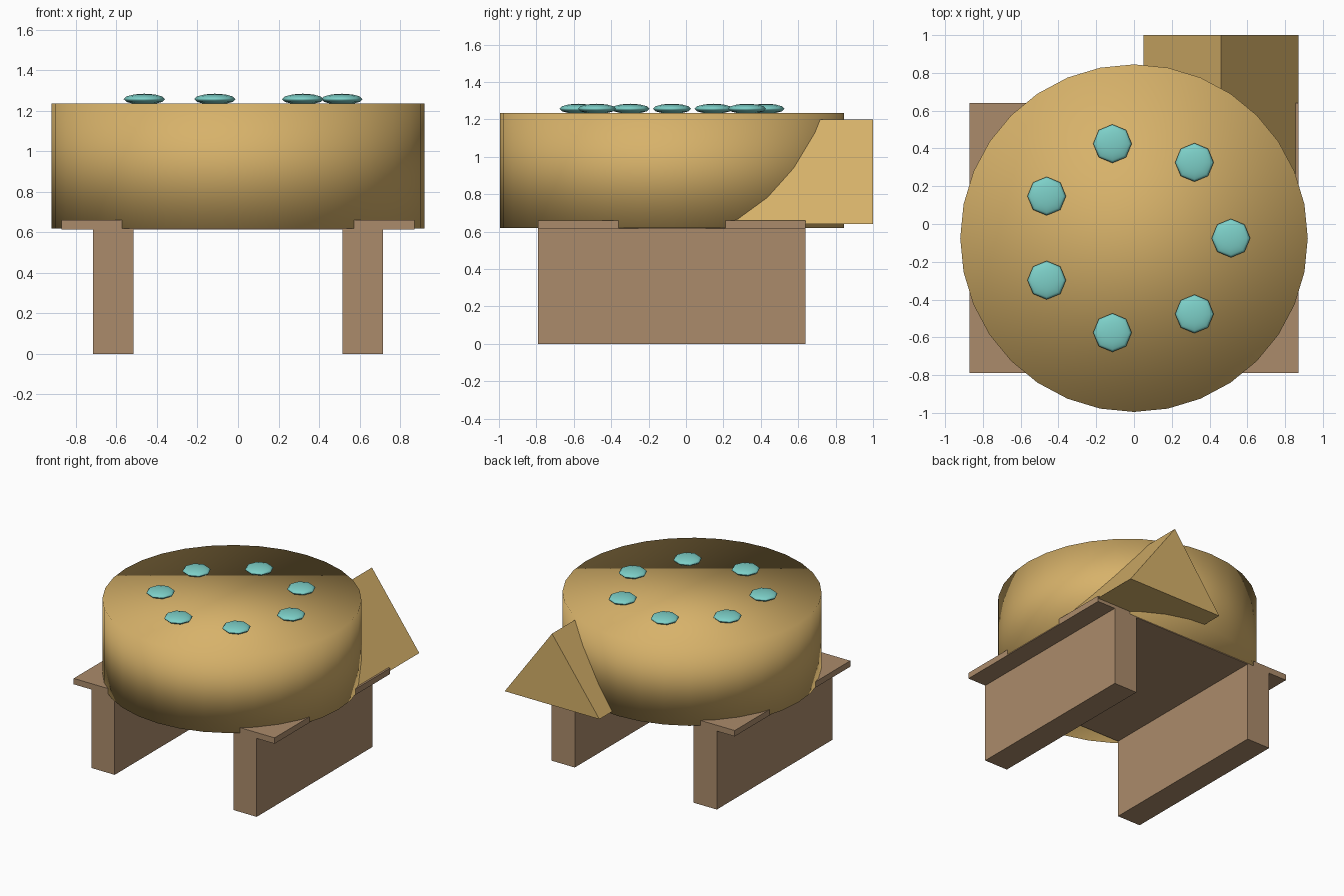
import bpy
import bmesh
from math import cos, sin, tau

default = bpy.data.objects.get("Cube")
if default:
    bpy.data.objects.remove(default)


def material(name, rgb):
    mat = bpy.data.materials.new(name)
    mat.use_nodes = True
    colour = (*rgb, 1)
    mat.diffuse_color = colour
    mat.node_tree.nodes["Principled BSDF"].inputs["Base Color"].default_value = colour
    return mat


def finish(obj, name, mat, smooth=False):
    obj.name = obj.data.name = name
    obj.data.materials.append(mat)
    for face in obj.data.polygons:
        face.use_smooth = smooth
    return obj


def box(name, low, high, mat):
    centre = [(a + b) / 2 for a, b in zip(low, high)]
    bpy.ops.mesh.primitive_cube_add(size=1, location=centre)
    obj = bpy.context.object
    obj.scale = [b - a for a, b in zip(low, high)]
    return finish(obj, name, mat)


golden = material("golden crust", (0.68, 0.445, 0.144))
wood = material("brown wood", (0.41, 0.26, 0.147))
teal = material("teal topping", (0.205, 0.63, 0.58))

FRONT, BACK = -0.79, 0.64
CENTRE_Y = -0.075

# Table: a thin top on two slab legs
box("table_top", (-0.87, FRONT, 0.614), (0.87, BACK, 0.66), wood)
for side, x in (("left", 0.615), ("right", -0.615)):
    box(side + "_leg", (x - 0.1, FRONT, 0), (x + 0.1, BACK, 0.62), wood)

# Round body, fully smooth shaded including its caps
bpy.ops.mesh.primitive_cylinder_add(vertices=32, radius=0.92, depth=0.615,
                                    location=(0, CENTRE_Y, 0.9275))
finish(bpy.context.object, "round_body", golden, smooth=True)

# Triangular wedge leaning out of the back left
bm = bmesh.new()
profile = [(0.05, 0.64), (0.87, 0.64), (0.46, 1.2)]
face = bm.faces.new([bm.verts.new((x, 0.18, z)) for x, z in profile])
extruded = bmesh.ops.extrude_face_region(bm, geom=[face])["geom"]
moved = [g for g in extruded if isinstance(g, bmesh.types.BMVert)]
bmesh.ops.translate(bm, verts=moved, vec=(0, 0.82, 0))
bmesh.ops.recalc_face_normals(bm, faces=bm.faces)
mesh = bpy.data.meshes.new("wedge")
bm.to_mesh(mesh)
bm.free()
wedge = bpy.data.objects.new("wedge", mesh)
bpy.context.collection.objects.link(wedge)
finish(wedge, "wedge", golden)

# Ring of flattened toppings
COUNT = 7
for i in range(COUNT):
    angle = tau * i / COUNT
    spot = (0.513 * cos(angle), CENTRE_Y + 0.513 * sin(angle), 1.257)
    bpy.ops.mesh.primitive_uv_sphere_add(segments=8, ring_count=6,
                                         radius=1, location=spot)
    topping = bpy.context.object
    topping.scale = (0.102, 0.102, 0.027)
    finish(topping, f"topping_{i + 1}", teal, smooth=True)
